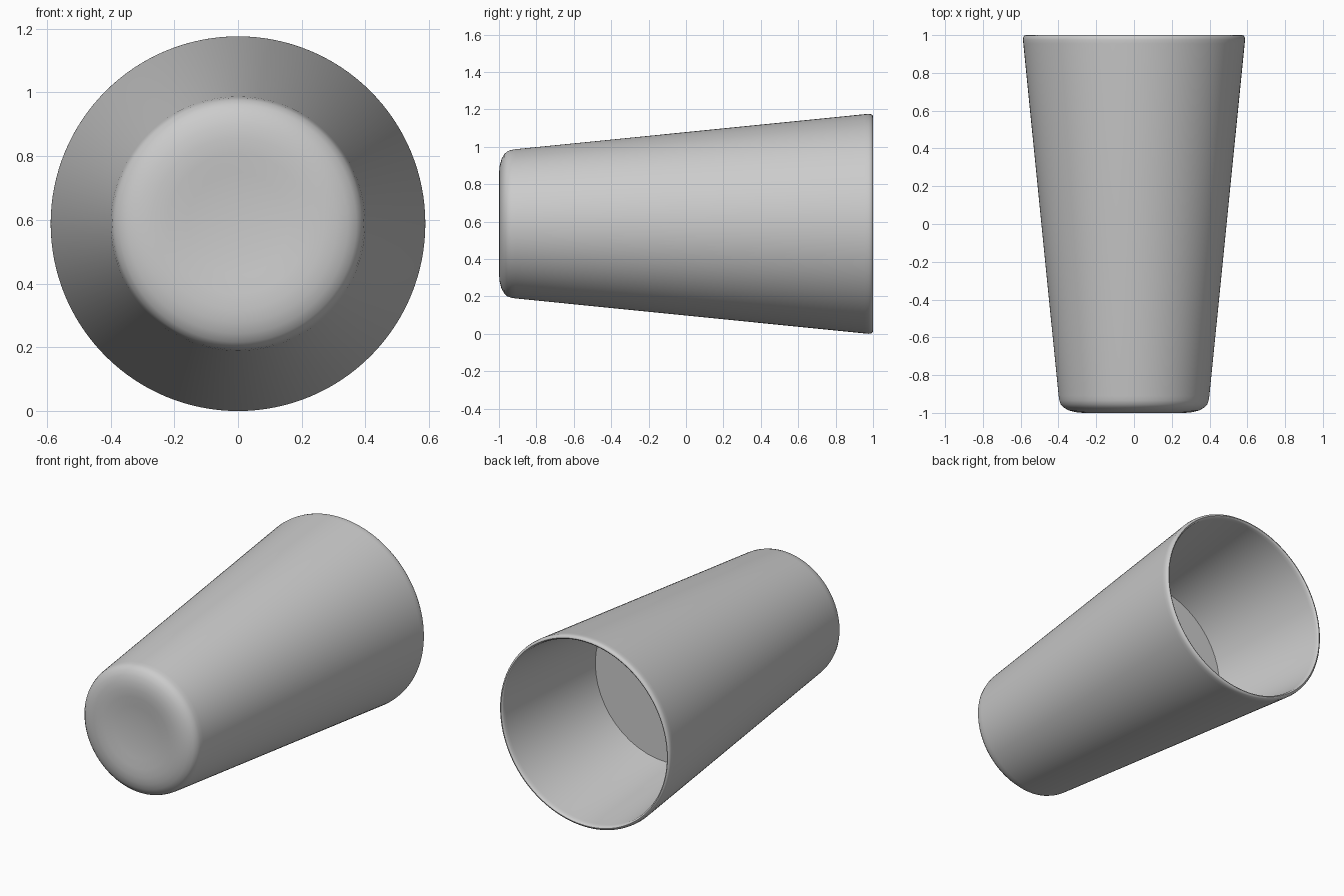
import bpy, bmesh, math
from mathutils import Matrix, Vector

if "Cube" in bpy.data.objects:
    bpy.data.objects.remove(bpy.data.objects["Cube"])

AXIS_Z = 0.588


def lathe(name, profile, segments):
    """Revolve (radius, y) points around the horizontal cup axis."""
    bm = bmesh.new()
    verts = [bm.verts.new((r, y, 0)) for r, y in profile]
    edges = [bm.edges.new(pair) for pair in zip(verts, verts[1:])]
    bmesh.ops.spin(bm, geom=verts + edges, cent=(0, 0, 0), axis=(0, 1, 0),
                   angle=math.tau, steps=segments, use_merge=True)
    bmesh.ops.remove_doubles(bm, verts=bm.verts, dist=1e-5)
    bmesh.ops.recalc_face_normals(bm, faces=bm.faces)
    mesh = bpy.data.meshes.new(name)
    bm.to_mesh(mesh)
    bm.free()
    obj = bpy.data.objects.new(name, mesh)
    obj.location.z = AXIS_Z
    bpy.context.collection.objects.link(obj)
    bpy.ops.object.select_all(action='DESELECT')
    obj.select_set(True)
    bpy.context.view_layer.objects.active = obj
    bpy.ops.object.shade_smooth_by_angle(angle=math.radians(40))
    return obj


# Tapered cup: dished base, outer wall, rounded rim, inner wall and floor
lathe("cup", [
    (0, -0.982), (0.08, -0.983), (0.16, -0.99), (0.22, -0.997), (0.27, -1.0),
    (0.31, -0.996), (0.345, -0.987), (0.372, -0.972), (0.388, -0.955),
    (0.395, -0.935), (0.399, -0.91),
    (0.586, 0.955), (0.588, 0.975), (0.586, 0.99), (0.580, 0.998),
    (0.573, 1.0), (0.567, 0.997), (0.563, 0.988), (0.561, 0.97),
    (0.376, -0.89), (0.368, -0.92), (0.345, -0.94), (0.30, -0.95), (0, -0.95),
], 128)

# Contents filling the cup, flat-topped and just touching the inner wall
lathe("drink", [
    (0, 0.20), (0.484, 0.20), (0.376, -0.885), (0.34, -0.938), (0, -0.948),
], 48)
